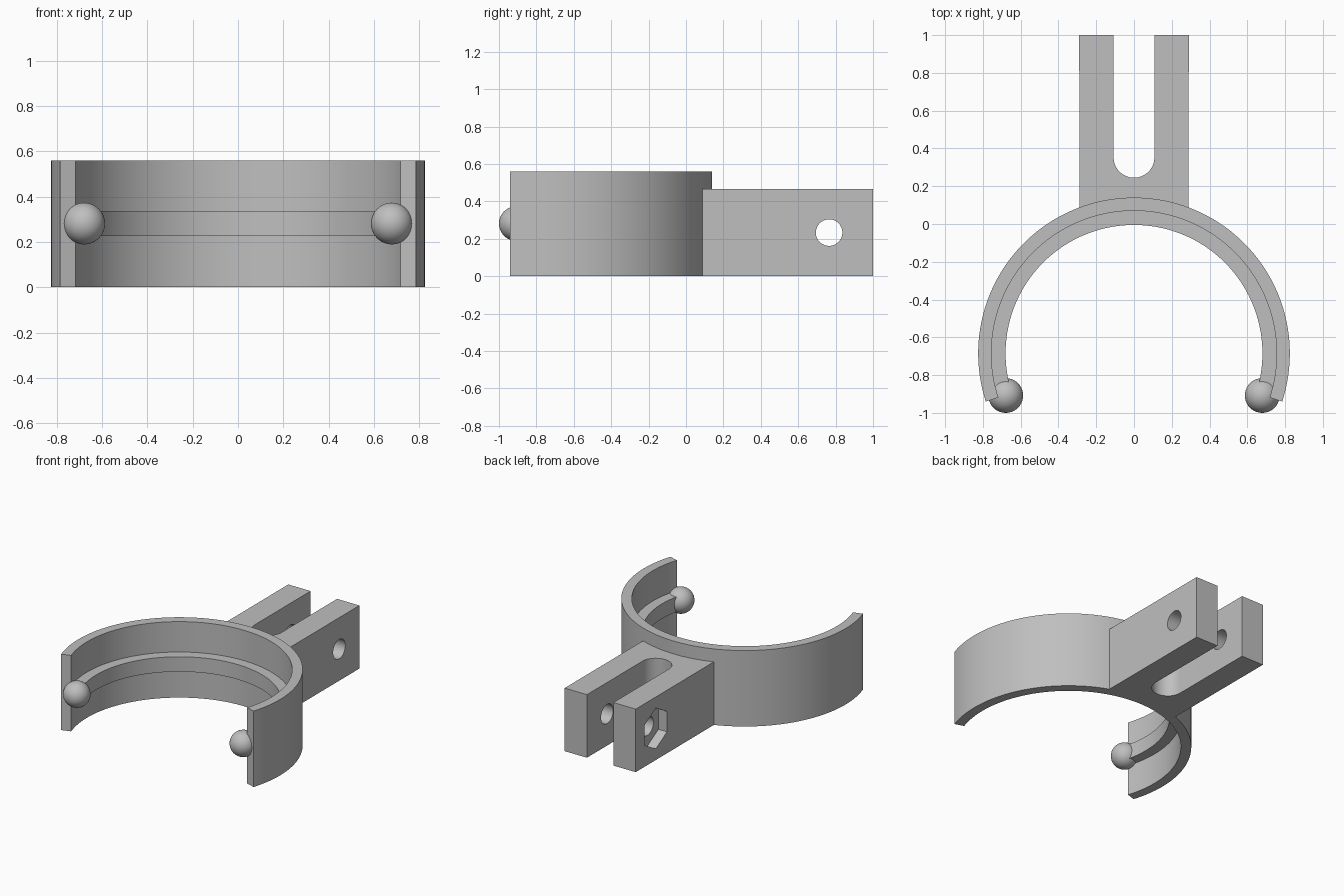
import bpy, bmesh, math
from mathutils import Matrix

if "Cube" in bpy.data.objects:
    bpy.data.objects.remove(bpy.data.objects["Cube"], do_unlink=True)

CY = -0.685            # centre of the ring in y
R_OUT, R_IN, R_RIB = 0.825, 0.755, 0.68
END = math.radians(18)  # how far the ring passes its half circle
HEIGHT, ARM_H = 0.56, 0.465
BOLT_Y, BOLT_Z = 0.765, 0.233

grey = bpy.data.materials.new("plain_grey")
grey.use_nodes = True
COLOUR = (0.52, 0.52, 0.52, 1)
grey.diffuse_color = COLOUR
grey.node_tree.nodes["Principled BSDF"].inputs["Base Color"].default_value = COLOUR


def finish(name, bm):
    bmesh.ops.recalc_face_normals(bm, faces=bm.faces)
    mesh = bpy.data.meshes.new(name)
    bm.to_mesh(mesh)
    bm.free()
    mesh.materials.append(grey)
    obj = bpy.data.objects.new(name, mesh)
    bpy.context.collection.objects.link(obj)
    return obj


def smooth(obj):
    bpy.ops.object.select_all(action='DESELECT')
    obj.select_set(True)
    bpy.context.view_layer.objects.active = obj
    bpy.ops.object.shade_smooth_by_angle(angle=math.radians(30))


def arc(cx, cy, r, a0, a1, n):
    return [(cx + r * math.cos(a0 + (a1 - a0) * i / n),
             cy + r * math.sin(a0 + (a1 - a0) * i / n)) for i in range(n + 1)]


def extrude(name, outline, z0, z1):
    bm = bmesh.new()
    face = bm.faces.new([bm.verts.new((x, y, z0)) for x, y in outline])
    top = bmesh.ops.extrude_face_region(bm, geom=[face])["geom"]
    bmesh.ops.translate(bm, vec=(0, 0, z1 - z0),
                        verts=[v for v in top if isinstance(v, bmesh.types.BMVert)])
    return finish(name, bm)


def open_ring(name, r_in, r_out, z0, z1):
    # rectangular section swept around the open arc
    bm = bmesh.new()
    section = [(r_in, z0), (r_out, z0), (r_out, z1), (r_in, z1)]
    verts = [bm.verts.new((r * math.cos(-END), CY + r * math.sin(-END), z))
             for r, z in section]
    face = bm.faces.new(verts)
    bmesh.ops.spin(bm, geom=[face] + face.edges[:] + verts, cent=(0, CY, 0),
                   axis=(0, 0, 1), angle=math.pi + 2 * END, steps=96)
    bmesh.ops.remove_doubles(bm, verts=bm.verts, dist=1e-5)
    obj = finish(name, bm)
    smooth(obj)


def side_cutter(name, radius, sides, x0, x1):
    # prism lying along x, with one corner pointing up
    bm = bmesh.new()
    bmesh.ops.create_cone(bm, cap_ends=True, segments=sides, radius1=radius,
                          radius2=radius, depth=x1 - x0)
    ring = [v.co.copy() for v in bm.verts]
    for v, co in zip(bm.verts, ring):
        v.co = (co.z + (x0 + x1) / 2, co.x + BOLT_Y, co.y + BOLT_Z)
    obj = finish(name, bm)
    obj.hide_render = True
    return obj


# Open clamp ring and its inner rib
open_ring("clamp_ring", R_IN, R_OUT, 0, HEIGHT)
open_ring("inner_rib", R_RIB, R_IN + 0.005, 0.226, 0.336)

# Forked mounting arm with a round-ended slot
W, S, SLOT_Y = 0.29, 0.108, 0.353
half = math.asin(W / R_OUT)
outline = arc(0, CY, R_OUT - 0.002, math.pi / 2 + half, math.pi / 2 - half, 24)
outline += [(W, 1), (S, 1)]
outline += arc(0, SLOT_Y, S, 0, -math.pi, 32)
outline += [(-S, 1), (-W, 1)]
arm = extrude("forked_arm", outline, 0, ARM_H)

# Bolt hole through both prongs, nut recess on the right prong
cutters = [side_cutter("bolt_hole_cutter", 0.071, 40, -0.5, 0.5),
           side_cutter("nut_recess_cutter", 0.15, 6, -0.5, -W + 0.07)]
bpy.context.view_layer.objects.active = arm
for cutter in cutters:
    mod = arm.modifiers.new("cut", 'BOOLEAN')
    mod.operation = 'DIFFERENCE'
    mod.solver = 'EXACT'
    mod.object = cutter
    bpy.context.view_layer.update()
    bpy.ops.object.modifier_apply(modifier=mod.name)
    bpy.data.objects.remove(cutter, do_unlink=True)
smooth(arm)

# Ball at each end of the rib
for name, side in (("left_ball", 1), ("right_ball", -1)):
    bm = bmesh.new()
    bmesh.ops.create_uvsphere(bm, u_segments=40, v_segments=24, radius=0.092,
                              matrix=Matrix.Translation((side * 0.679, -0.908, 0.281)))
    smooth(finish(name, bm))
